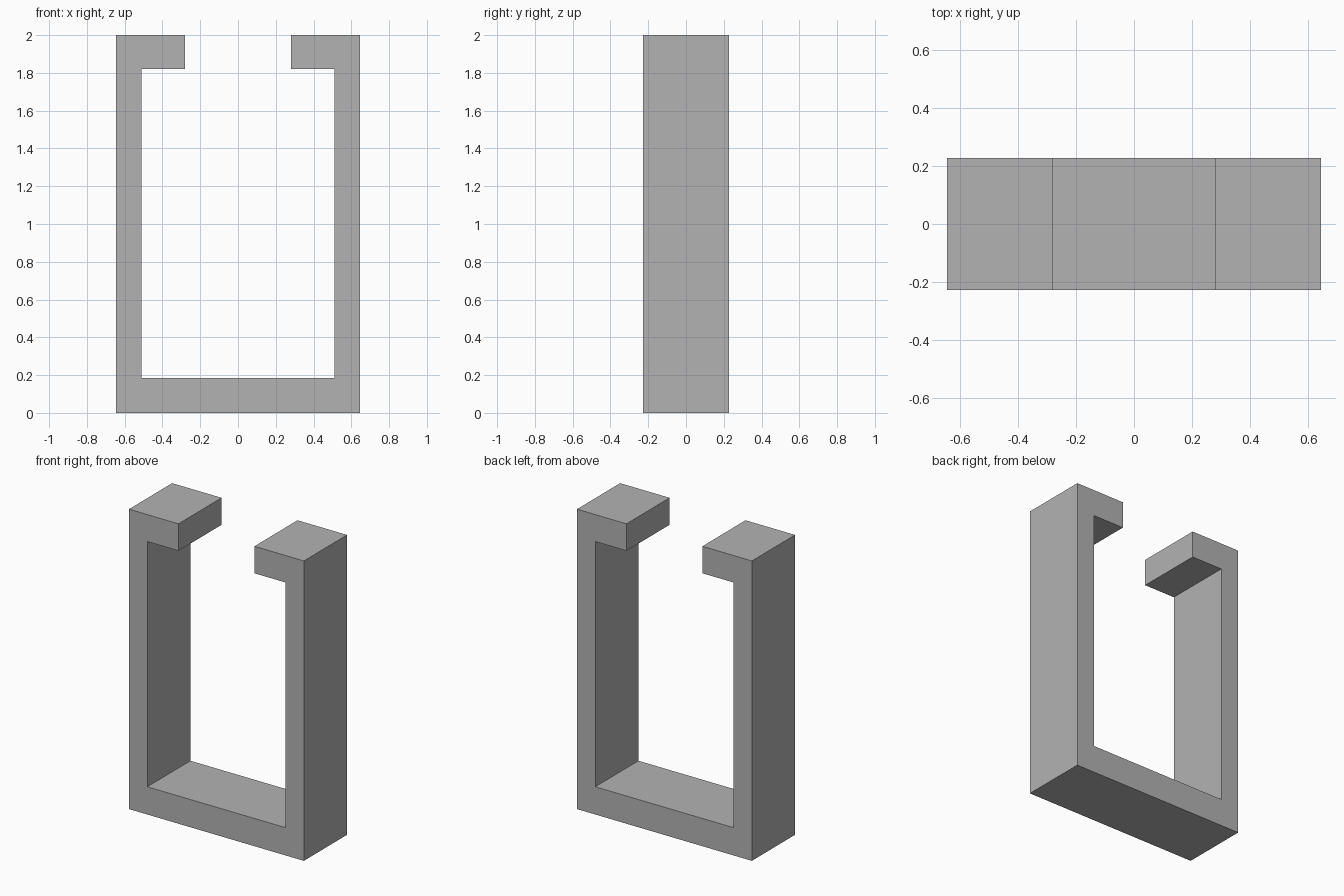
import bpy
import bmesh

cube = bpy.data.objects.get("Cube")
if cube:
    bpy.data.objects.remove(cube, do_unlink=True)

# Plain grey material
grey = bpy.data.materials.new("mid_grey")
grey.use_nodes = True
colour = (0.45, 0.45, 0.45, 1)
grey.diffuse_color = colour
grey.node_tree.nodes["Principled BSDF"].inputs["Base Color"].default_value = colour

# Main dimensions
OUTER, INNER, LIP = 0.645, 0.51, 0.28
HEIGHT, FLOOR, LIP_BOTTOM = 2.0, 0.185, 1.82
HALF_DEPTH = 0.227

# Left half of the open bracket outline, mirrored to close the loop
half = [(OUTER, 0), (OUTER, HEIGHT), (LIP, HEIGHT),
        (LIP, LIP_BOTTOM), (INNER, LIP_BOTTOM), (INNER, FLOOR)]
outline = half + [(-x, z) for x, z in reversed(half)]

# Extrude the outline from front to back
bm = bmesh.new()
face = bm.faces.new([bm.verts.new((x, -HALF_DEPTH, z)) for x, z in outline])
result = bmesh.ops.extrude_face_region(bm, geom=[face], use_keep_orig=True)
back = [v for v in result["geom"] if isinstance(v, bmesh.types.BMVert)]
bmesh.ops.translate(bm, verts=back, vec=(0, 2 * HALF_DEPTH, 0))
bmesh.ops.recalc_face_normals(bm, faces=bm.faces)

mesh = bpy.data.meshes.new("open_bracket")
bm.to_mesh(mesh)
bm.free()
mesh.materials.append(grey)
bracket = bpy.data.objects.new("open_bracket", mesh)
bpy.context.collection.objects.link(bracket)
